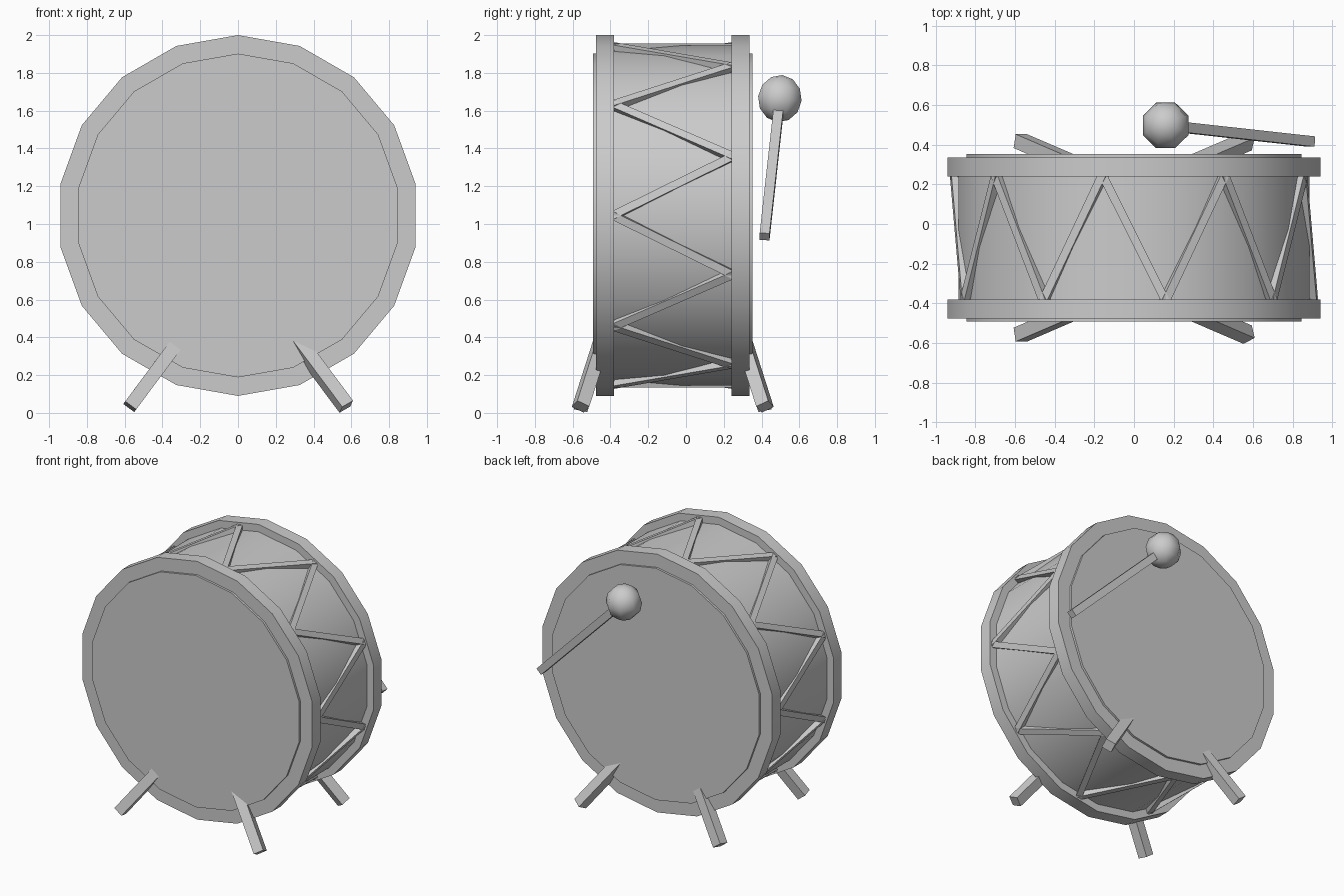
import bpy, math
from mathutils import Vector, Matrix

if "Cube" in bpy.data.objects:
    bpy.data.objects.remove(bpy.data.objects["Cube"])

grey = bpy.data.materials.new("light_grey")
grey.diffuse_color = (0.6, 0.6, 0.6, 1)
grey.use_nodes = True
grey.node_tree.nodes["Principled BSDF"].inputs["Base Color"].default_value = grey.diffuse_color

CY, CZ = -0.07, 1.045      # drum centre
SIDES = 18


def finish(name, smooth=False):
    ob = bpy.context.object
    ob.name = name
    ob.data.materials.append(grey)
    if smooth:
        bpy.ops.object.shade_smooth_by_angle(angle=math.radians(35))
    return ob


def drum_disc(name, radius, y0, y1):
    bpy.ops.mesh.primitive_cylinder_add(
        vertices=SIDES, radius=radius, depth=y1 - y0,
        location=(0, CY + (y0 + y1) / 2, CZ), rotation=(math.pi / 2, 0, 0))
    return finish(name, True)


def bar(name, start, end, side, width, thick):
    """Square bar from start to end; side is the rough direction of its thickness."""
    start, end = Vector(start), Vector(end)
    d = (end - start).normalized()
    n = Vector(side)
    n = (n - d * n.dot(d)).normalized()
    w = n.cross(d)
    bpy.ops.mesh.primitive_cube_add(size=1)
    ob = finish(name)
    m = Matrix((w * width, n * thick, d * (end - start).length)).transposed()
    m = m.to_4x4()
    m.translation = (start + end) / 2
    ob.data.transform(m)
    return ob


# Shell, rims and heads
drum_disc("drum_shell", 0.90, -0.33, 0.33)
for label, s in (("front", -1), ("back", 1)):
    drum_disc(label + "_rim", 0.955, *sorted((s * 0.31, s * 0.406)))
    drum_disc(label + "_head", 0.857, *sorted((s * 0.38, s * 0.422)))


# Zigzag cords around the shell
def cord_point(i):
    a = math.radians(10 + 20 * i)
    y = CY + (-0.312 if i % 2 == 0 else 0.312)
    return Vector((0.90 * math.sin(a), y, CZ + 0.90 * math.cos(a)))


for i in range(SIDES):
    p, q = cord_point(i), cord_point(i + 1)
    ext = (q - p).normalized() * 0.015
    mid = (p + q) / 2
    bar(f"cord_{i + 1}", p - ext, q + ext, (mid.x, 0, mid.z - CZ), 0.042, 0.05)

# Four splayed legs; the right pair is twisted about its length
for sx, xname in ((-1, "left"), (1, "right")):
    for sy, yname in ((-1, "front"), (1, "back")):
        foot = Vector((sx * 0.573, CY + sy * 0.488, 0.033))
        d = Vector((-sx * 0.579, -sy * 0.249, 0.777)).normalized()
        up_out = Vector((sx * 0.8, 0, 0.6))
        outward = d.cross(up_out)
        if outward.y * sy < 0:
            outward = -outward
        t = math.radians(25) if sx > 0 else 0
        side = outward * math.cos(t) + up_out * math.sin(t)
        bar(f"{yname}_{xname}_leg", foot, foot + d * 0.62, side, 0.072, 0.072)

# Beater: ball and stick behind the back head
ball = Vector((0.16, 0.497, 1.664))
bpy.ops.mesh.primitive_uv_sphere_add(segments=8, ring_count=6, radius=0.125)
ob = finish("beater_ball")
ob.data.transform(Matrix.Translation(ball) @ Matrix.Rotation(math.radians(-6), 4, 'X')
                  @ Matrix.Rotation(math.pi / 8, 4, 'Z'))
for f in ob.data.polygons:
    f.use_smooth = True
bar("beater_stick", ball, (0.894, 0.416, 0.933), (0, 1, 0), 0.052, 0.052)
